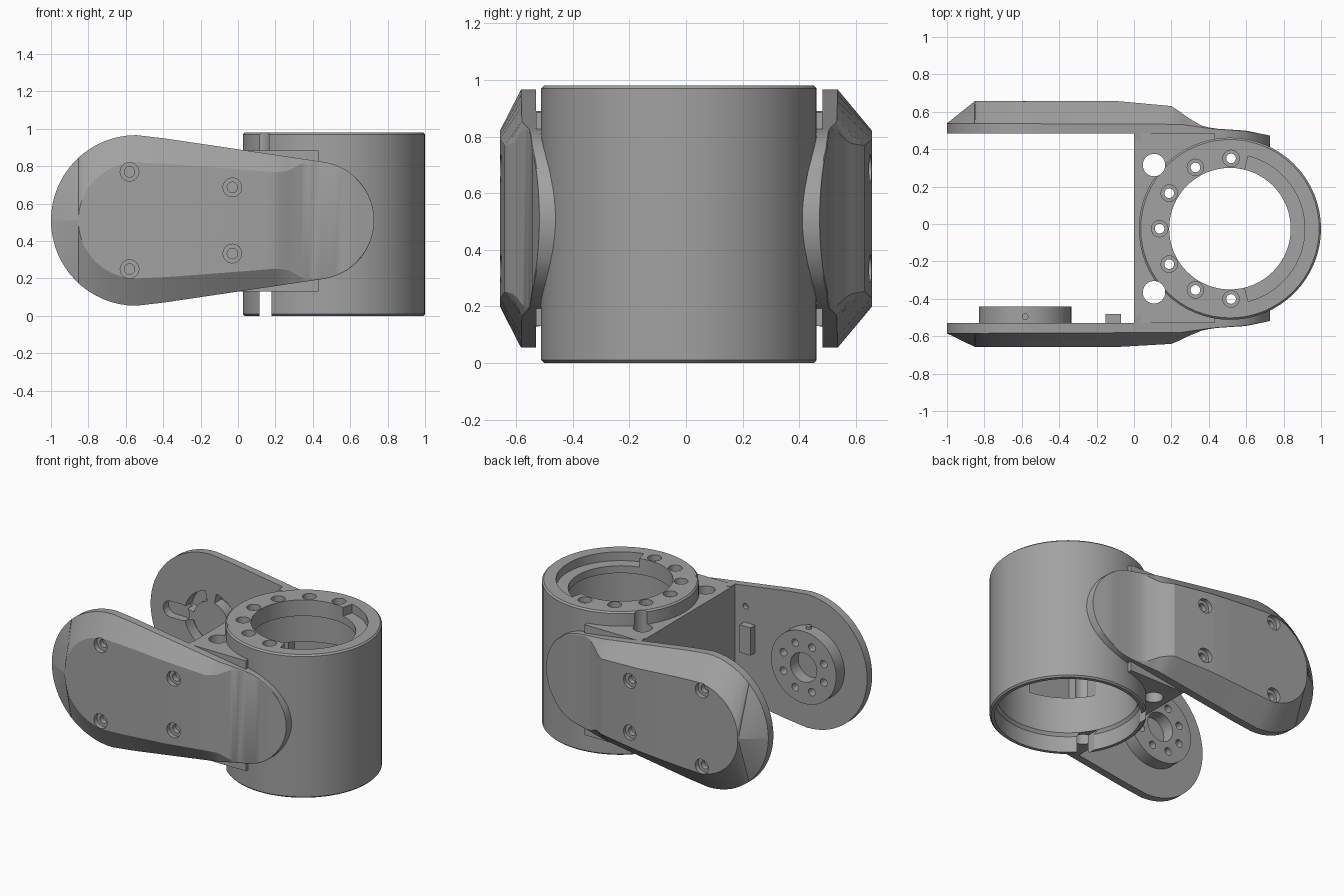
import bpy, bmesh
from math import sin, cos, pi, sqrt, radians

if "Cube" in bpy.data.objects:
    bpy.data.objects.remove(bpy.data.objects["Cube"])

CX, CY = 0.513, -0.025       # tube axis
AX, AZ = -0.544, 0.51        # large end of the arm plates
TOP = 0.98

grey = bpy.data.materials.new("machined grey")
grey.use_nodes = True
grey.diffuse_color = (0.36, 0.36, 0.36, 1)
grey.node_tree.nodes["Principled BSDF"].inputs["Base Color"].default_value = grey.diffuse_color


def finish(name, bm):
    bmesh.ops.recalc_face_normals(bm, faces=bm.faces)
    mesh = bpy.data.meshes.new(name)
    bm.to_mesh(mesh)
    bm.free()
    mesh.materials.append(grey)
    ob = bpy.data.objects.new(name, mesh)
    bpy.context.collection.objects.link(ob)
    return ob


def skin(bm, rings, closed=False):
    """Join equal rings of points with quads; cap the ends unless closed."""
    vs = [[bm.verts.new(p) for p in r] for r in rings]
    n = len(vs[0])
    pairs = list(zip(vs, vs[1:])) + ([(vs[-1], vs[0])] if closed else [])
    for a, b in pairs:
        for i in range(n):
            j = (i + 1) % n
            bm.faces.new((a[i], a[j], b[j], b[i]))
    if not closed:
        bm.faces.new(vs[0])
        bm.faces.new(vs[-1])


def prism(name, pts, axis, a, b):
    """Extrude a flat outline along y or z."""
    place = (lambda p, h: (p[0], h, p[1])) if axis == "y" else (lambda p, h: (p[0], p[1], h))
    bm = bmesh.new()
    skin(bm, [[place(p, h) for p in pts] for h in (a, b)])
    return finish(name, bm)


def arc(x, y, r, start=0, end=360, n=32):
    full = end - start == 360
    steps = n if full else n + 1
    return [(x + r * cos(radians(start + (end - start) * i / n)),
             y + r * sin(radians(start + (end - start) * i / n))) for i in range(steps)]


def rect(x0, x1, y0, y1):
    return [(x0, y0), (x1, y0), (x1, y1), (x0, y1)]


def cut(ob, cutters):
    for c in cutters:
        c.hide_render = True
        m = ob.modifiers.new("cut", "BOOLEAN")
        m.operation, m.solver, m.object = "DIFFERENCE", "EXACT", c
    bpy.context.view_layer.update()
    mesh = bpy.data.meshes.new_from_object(ob.evaluated_get(bpy.context.evaluated_depsgraph_get()))
    ob.modifiers.clear()
    ob.data = mesh
    for c in cutters:
        bpy.data.objects.remove(c)


def interp(x, pts):
    for (a, u), (b, v) in zip(pts, pts[1:]):
        if x <= b:
            return u + (v - u) * max(0, (x - a) / (b - a))
    return pts[-1][1]


# Tube with a flange at the top
profile = [(0.477, 0), (0.487, 0.01), (0.487, TOP - 0.01), (0.477, TOP), (0.325, TOP),
           (0.325, 0.87), (0.44, 0.87), (0.44, 0.13), (0.455, 0.11), (0.455, 0)]
bm = bmesh.new()
skin(bm, [[(CX + r * cos(t), CY + r * sin(t), z) for r, z in profile]
          for t in (2 * pi * i / 64 for i in range(64))], closed=True)
tube = finish("tube", bm)


def corner_cutters():
    return [prism("corner_hole", arc(0.107, CY + s * 0.34, 0.06), "z", -0.1, 1.1) for s in (-1, 1)]


def window_cutter():
    return prism("cable_window", rect(0.12, 0.46, 0.38, 0.64), "y", -0.5, 0.45)


cuts = corner_cutters() + [window_cutter()]
cuts.append(prism("bottom_slot", rect(0.115, 0.18, -0.6, 0.6), "z", -0.1, 0.13))
cuts.append(prism("ledge", [(CX, CY)] + arc(CX, CY, 0.4, -76, 76), "z", 0.92, 1.1))
for k in range(-3, 4):
    t = pi + k * radians(30.3)
    x, y = CX + 0.376 * cos(t), CY + 0.376 * sin(t)
    cuts.append(prism("screw_hole", arc(x, y, 0.026, n=16), "z", 0.8, 1.1))
    cuts.append(prism("screw_seat", arc(x, y, 0.044, n=24), "z", 0.94, 1.1))
cut(tube, cuts)

# Block joining the tube and both plates
block = prism("joining_block", rect(0, 0.43, -0.53, 0.483), "z", 0.13, 0.885)
cut(block, corner_cutters() + [window_cutter(), prism("bore", arc(CX, CY, 0.441, n=64), "z", 0, 1)])


# Arm plates: cross-sections along x, bevelled towards a raised centre
BIG, SMALL, SX, RAISED = 0.456, 0.316, 0.412, 0.31
K = (BIG - SMALL) / (SX - AX)
KC = sqrt(1 - K * K)


def half_width(x):
    a, b = AX + BIG * K, SX + SMALL * K
    if x < a:
        return sqrt(max(BIG ** 2 - (x - AX) ** 2, 1e-4))
    if x > b:
        return sqrt(max(SMALL ** 2 - (x - SX) ** 2, 1e-4))
    return interp(x, [(a, BIG * KC), (b, SMALL * KC)])


def raised_width(x):
    w = half_width(x)
    if x < AX:
        return sqrt(max(RAISED ** 2 - (x - AX) ** 2, 1e-6))
    return min(0.98 * w, w * interp(x, [(AX, 0.68), (0.2, 0.735), (0.27, 0.78),
                                        (0.34, 0.92), (0.4, 0.98)]))


def plate(name, side, shift):
    xs = [AX - BIG * cos(pi / 2 * i / 16) for i in range(17)]
    xs += [AX - RAISED * cos(pi / 2 * i / 10) for i in range(10)]
    xs += [AX + 0.15 * i for i in range(1, 5)] + [0, 0.002, 0.14, 0.2]
    xs += [0.2 + 0.02 * i for i in range(1, 11)]
    xs += [SX + SMALL * sin(pi / 2 * i / 14) for i in range(1, 15)]
    rings = []
    for x in sorted(set(round(v, 4) for v in xs)):
        w, t = half_width(x), raised_width(x)
        edge = interp(x, [(-1, 0.585), (0.25, 0.58), (0.42, 0.555), (0.6, 0.543), (0.73, 0.515)]) - shift
        inner = interp(x, [(0, 0.53), (0.002, 0.485), (0.5, 0.485), (0.73, 0.44)]) - shift
        f = interp(x, [(-1, 0), (-0.85, 1), (-0.1, 1), (0.2, 0.78), (0.29, 0.3),
                       (0.36, 0.07), (0.42, 0.02)])
        ridge = edge + f * (0.658 - edge)
        rings.append([(x, side * y, AZ + z) for y, z in
                      ((inner, -w), (edge, -w), (ridge, -t), (ridge, t), (edge, w), (inner, w))])
    bm = bmesh.new()
    skin(bm, rings)
    ob = finish(name, bm)
    cutters = []
    for x, h in ((-0.58, 0.26), (-0.03, 0.177)):
        for s in (-1, 1):
            for r, depth in ((0.05, 0.625), (0.028, 0.59)):
                cutters.append(prism("screw", arc(x, AZ + s * h, r, n=24), "y", side * depth, side * 0.8))
    return ob, cutters


front_plate, cutters = plate("front_plate", -1, 0)
cutters.append(prism("small_hole", arc(-0.08, 0.76, 0.02, n=16), "y", -0.56, -0.4))
cut(front_plate, cutters)

# Back plate has open pockets on its inner face
back_plate, cutters = plate("back_plate", 1, 0.047)
for k in range(4):
    a, b = 90 * k + 12, 90 * k + 78
    ring = arc(AX, AZ, 0.2, a, b, 10) + arc(AX, AZ, 0.13, b, a, 10)
    cutters.append(prism("ring_pocket", ring, "y", 0.4, 0.56))
slot = arc(-0.76, AZ, 0.055, -90, 90, 8) + arc(-0.85, AZ, 0.055, 90, 270, 8)
cutters.append(prism("slot_pocket", slot, "y", 0.4, 0.54))
cut(back_plate, cutters)

# Round bearing boss on the inside of the front plate
BX = -0.582
boss = prism("bearing_boss", arc(BX, AZ, 0.247, n=48), "y", -0.535, -0.44)
cutters = [prism("centre_hole", arc(BX, AZ, 0.1), "y", -0.525, -0.4)]
for k in range(8):
    t = pi / 4 * (k + 0.5)
    cutters.append(prism("bolt_hole", arc(BX + 0.165 * cos(t), AZ + 0.165 * sin(t), 0.026, n=16),
                         "y", -0.5, -0.4))
cut(boss, cutters)
pin = prism("boss_pin", arc(BX, -0.495, 0.018, n=16), "z", 0.74, 0.775)
tab = prism("stop_tab", rect(-0.152, -0.07, 0.46, 0.65), "y", -0.535, -0.48)

for ob in (tube, block, front_plate, back_plate, boss, pin, tab):
    bpy.ops.object.select_all(action="DESELECT")
    ob.select_set(True)
    bpy.context.view_layer.objects.active = ob
    bpy.ops.object.shade_smooth_by_angle(angle=radians(22))
